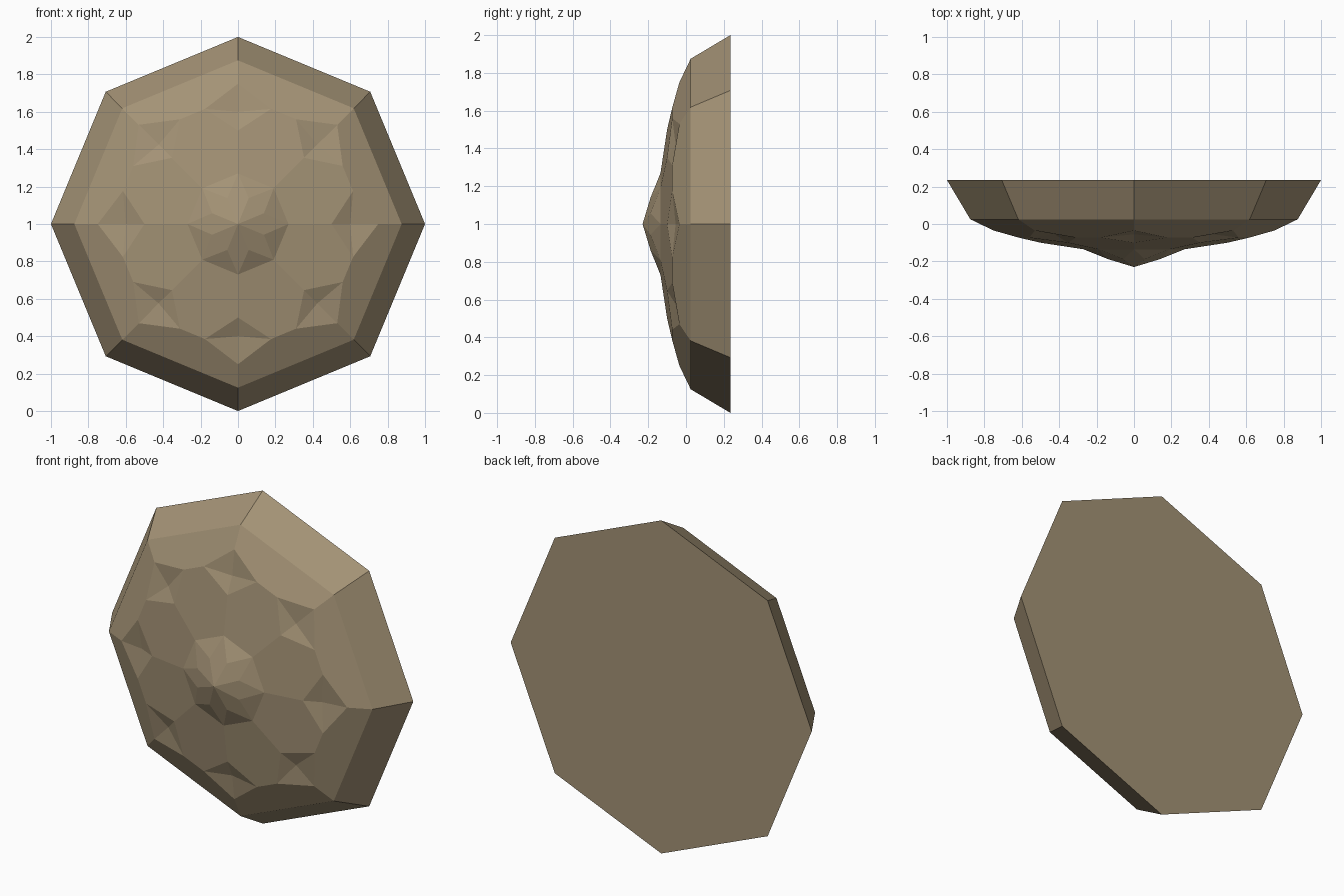
import bpy, bmesh
from math import sin, cos, radians

if "Cube" in bpy.data.objects:
    bpy.data.objects.remove(bpy.data.objects["Cube"])

mat = bpy.data.materials.new("tan stone")
mat.diffuse_color = (0.37, 0.29, 0.18, 1)
mat.use_nodes = True
mat.node_tree.nodes["Principled BSDF"].inputs["Base Color"].default_value = mat.diffuse_color

bm = bmesh.new()
N = 8


def ring(radius, y, offset=0.0):
    """Eight vertices around the centre axis, facing -y."""
    return [bm.verts.new((radius * cos(radians(45 * i + offset)), y,
                          1 + radius * sin(radians(45 * i + offset))))
            for i in range(N)]


# Rings from the flat back to the central point
back = ring(1.0, 0.235)
rim = ring(0.875, 0.025)
dent_outer = ring(0.75, -0.035)
dent_left = ring(0.64, -0.073, 16)
dent_right = ring(0.64, -0.073, -16)
dent_mid = ring(0.6, -0.055)
dent_inner = ring(0.5, -0.1)
boss_base = ring(0.27, -0.135)
boss_mid = ring(0.15, -0.188, 22.5)
apex = bm.verts.new((0, -0.23, 1))

bm.faces.new(back)
for i in range(N):
    j = (i + 1) % N
    # bevelled side wall
    bm.faces.new((back[i], back[j], rim[j], rim[i]))
    # sloped border facet
    bm.faces.new((rim[i], rim[j], dent_outer[j], dent_right[j],
                  dent_left[i], dent_outer[i]))
    # large flat facet between two dents
    bm.faces.new((dent_left[i], dent_right[j], dent_inner[j],
                  boss_base[j], boss_base[i], dent_inner[i]))
    # shallow four-sided dent
    loop = (dent_outer[i], dent_left[i], dent_inner[i], dent_right[i])
    for k in range(4):
        bm.faces.new((loop[k], loop[(k + 1) % 4], dent_mid[i]))
    # central boss
    bm.faces.new((boss_base[i], boss_base[j], boss_mid[i]))
    bm.faces.new((apex, boss_mid[i - 1], boss_base[i], boss_mid[i]))

bmesh.ops.recalc_face_normals(bm, faces=bm.faces)
mesh = bpy.data.meshes.new("faceted_disc")
bm.to_mesh(mesh)
bm.free()
mesh.materials.append(mat)
disc = bpy.data.objects.new("faceted_disc", mesh)
bpy.context.collection.objects.link(disc)
